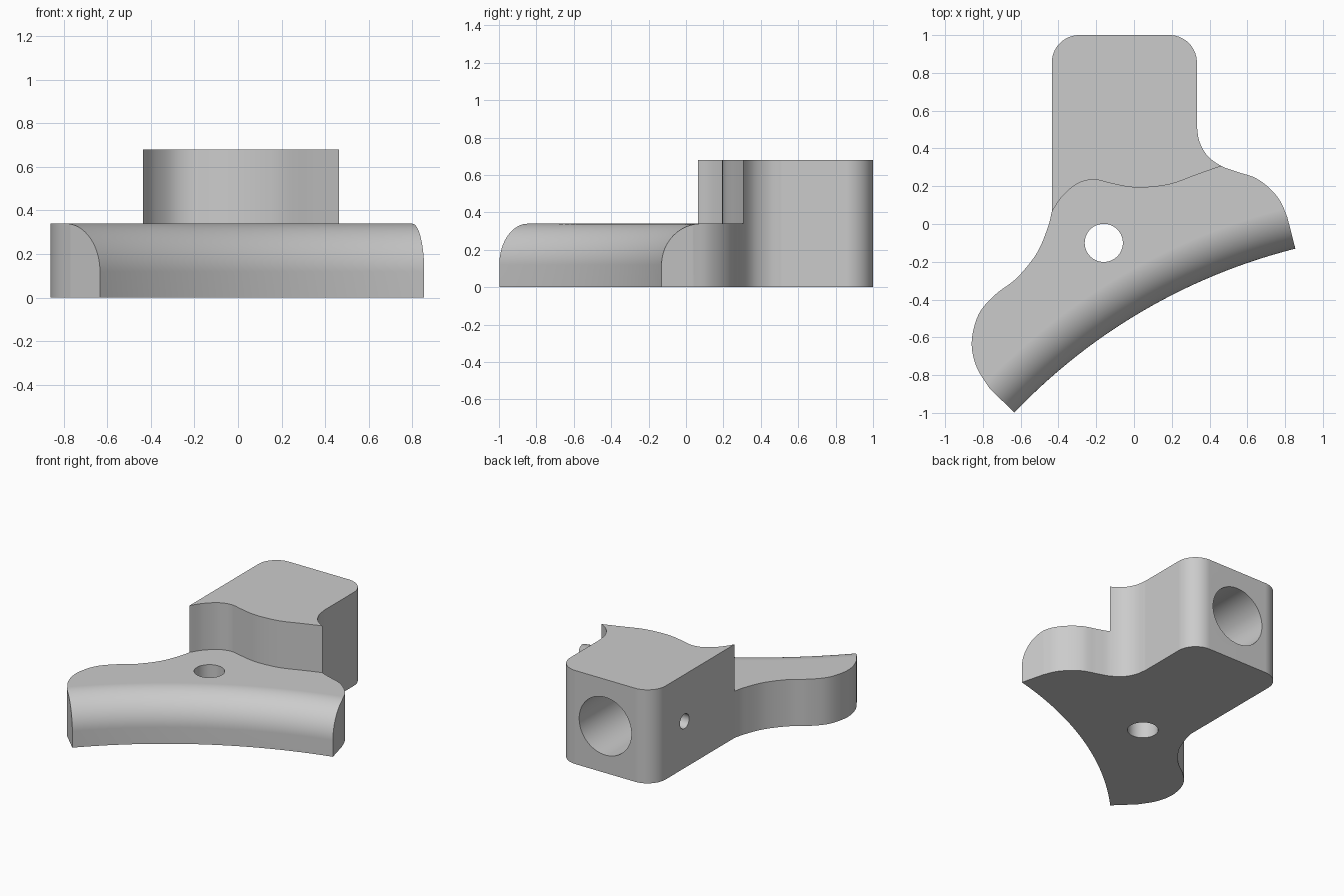
import bpy, bmesh, math
from mathutils import Vector

if "Cube" in bpy.data.objects:
    bpy.data.objects.remove(bpy.data.objects["Cube"])

grey = bpy.data.materials.new("plain grey")
grey.use_nodes = True
grey.diffuse_color = (0.6, 0.6, 0.6, 1)
grey.node_tree.nodes["Principled BSDF"].inputs["Base Color"].default_value = (0.6, 0.6, 0.6, 1)


def loft(name, rings):
    """Closed solid through a list of equal-length point rings."""
    bm = bmesh.new()
    loops = [[bm.verts.new(p) for p in ring] for ring in rings]
    n = len(loops[0])
    for a, b in zip(loops, loops[1:]):
        for i in range(n):
            j = (i + 1) % n
            bm.faces.new((a[i], a[j], b[j], b[i]))
    bm.faces.new(loops[0])
    bm.faces.new(loops[-1])
    bmesh.ops.recalc_face_normals(bm, faces=bm.faces)
    mesh = bpy.data.meshes.new(name)
    bm.to_mesh(mesh)
    bm.free()
    mesh.materials.append(grey)
    obj = bpy.data.objects.new(name, mesh)
    bpy.context.collection.objects.link(obj)
    return obj


def prism(name, outline, z0, z1):
    return loft(name, [[(x, y, z) for x, y in outline] for z in (z0, z1)])


def rod(name, start, end, radius, sides=64):
    start, end = Vector(start), Vector(end)
    turn = (end - start).to_track_quat('Z', 'Y')
    steps = [2 * math.pi * i / sides for i in range(sides)]
    ring = [turn @ Vector((radius * math.cos(t), radius * math.sin(t), 0)) for t in steps]
    return loft(name, [[c + p for p in ring] for c in (start, end)])


def smooth_path(points, steps=8):
    """Catmull-Rom curve through the points."""
    p = [Vector(q) for q in points]
    p = [2 * p[0] - p[1]] + p + [2 * p[-1] - p[-2]]
    out = []
    for a, b, c, d in zip(p, p[1:], p[2:], p[3:]):
        for i in range(steps):
            t = i / steps
            out.append(b + (c - a) * t / 2 + (2 * a - 5 * b + 4 * c - d) * t * t / 2
                       + (3 * b - a - 3 * c + d) * t ** 3 / 2)
    return out + [p[-2]]


def arc(cx, cy, r, a0, a1, steps=14):
    angles = [math.radians(a0 + (a1 - a0) * i / steps) for i in range(steps + 1)]
    return [Vector((cx + r * math.cos(t), cy + r * math.sin(t))) for t in angles]


# Key dimensions
HIGH, LOW = 0.68, 0.34
LEFT, RIGHT, CORNER = -0.435, 0.333, 0.145
ARC_C, ARC_R, ROUND = Vector((1.61, -3.135)), 3.098, 0.22
wall_start, wall_end = (LEFT, 0.065), (0.463, 0.307)


def tip(x, y):
    """Arm tip, pushed past the front arc so that the cutter trims it."""
    p = Vector((x, y))
    return p + (ARC_C - p).normalized() * 0.2


# Footprint: right arm, neck fillet, block, left arm
footprint = [tip(0.855, -0.13)]
footprint += smooth_path([(0.812, 0.035), (0.775, 0.12), (0.717, 0.19), (0.64, 0.245),
                          (0.55, 0.275), wall_end, (0.39, 0.36), (0.347, 0.435), (RIGHT, 0.515)])
footprint += arc(RIGHT - CORNER, 1 - CORNER, CORNER, 0, 90)
footprint += arc(LEFT + CORNER, 1 - CORNER, CORNER, 90, 180)
footprint += smooth_path([wall_start, (-0.457, -0.02), (-0.515, -0.155), (-0.62, -0.285),
                          (-0.73, -0.37), (-0.812, -0.46), (-0.85, -0.56), (-0.858, -0.66),
                          (-0.83, -0.765), (-0.765, -0.87)])
footprint.append(tip(-0.635, -1))
body = prism("bracket_body", footprint, 0, HIGH)

# Step that leaves the raised block behind a wavy wall
wall = smooth_path([wall_start, (-0.38, 0.145), (-0.3, 0.213), (-0.214, 0.235), (-0.13, 0.217),
                    (-0.04, 0.198), (0.04, 0.193), (0.13, 0.2), (0.214, 0.217),
                    (0.346, 0.266), wall_end])
step = [(-1.3, 0.0)] + wall + [(1.3, 0.5), (1.3, -1.5), (-1.3, -1.5)]
cutters = [prism("step_cutter", step, LOW, 1)]

# Swept cutter for the curved front with its rounded upper edge
profile = [(ARC_R - 0.5, -0.1), (ARC_R, -0.1)]
profile += [tuple(p) for p in arc(ARC_R + ROUND, LOW - ROUND, ROUND, 180, 90, 16)]
profile += [(ARC_R + ROUND + 0.01, LOW + 0.01), (ARC_R - 0.5, LOW + 0.2)]
rings = []
for i in range(65):
    t = math.radians(92 + 58 * i / 64)
    rings.append([(ARC_C.x + r * math.cos(t), ARC_C.y + r * math.sin(t), z) for r, z in profile])
cutters.append(loft("front_cutter", rings))

# Bolt hole, blind bore in the back and side pin hole
mid = (LEFT + RIGHT) / 2
cutters.append(rod("bolt_hole_cutter", (-0.16, -0.1, -0.2), (-0.16, -0.1, 0.6), 0.101))
cutters.append(rod("bore_cutter", (mid, 0.36, LOW), (mid, 1.2, LOW), 0.21))
cutters.append(rod("pin_hole_cutter", (-0.7, 0.638, LOW), (mid, 0.638, LOW), 0.053, 32))

bpy.context.view_layer.objects.active = body
for cutter in cutters:
    mod = body.modifiers.new(cutter.name, 'BOOLEAN')
    mod.operation, mod.solver, mod.object = 'DIFFERENCE', 'EXACT', cutter
    bpy.ops.object.modifier_apply(modifier=mod.name)
    bpy.data.objects.remove(cutter)

# Smooth curved walls with crisp edges
bpy.ops.object.select_all(action='DESELECT')
body.select_set(True)
bpy.ops.object.shade_smooth_by_angle(angle=math.radians(30))
weighted = body.modifiers.new("even_shading", 'WEIGHTED_NORMAL')
weighted.keep_sharp = True
